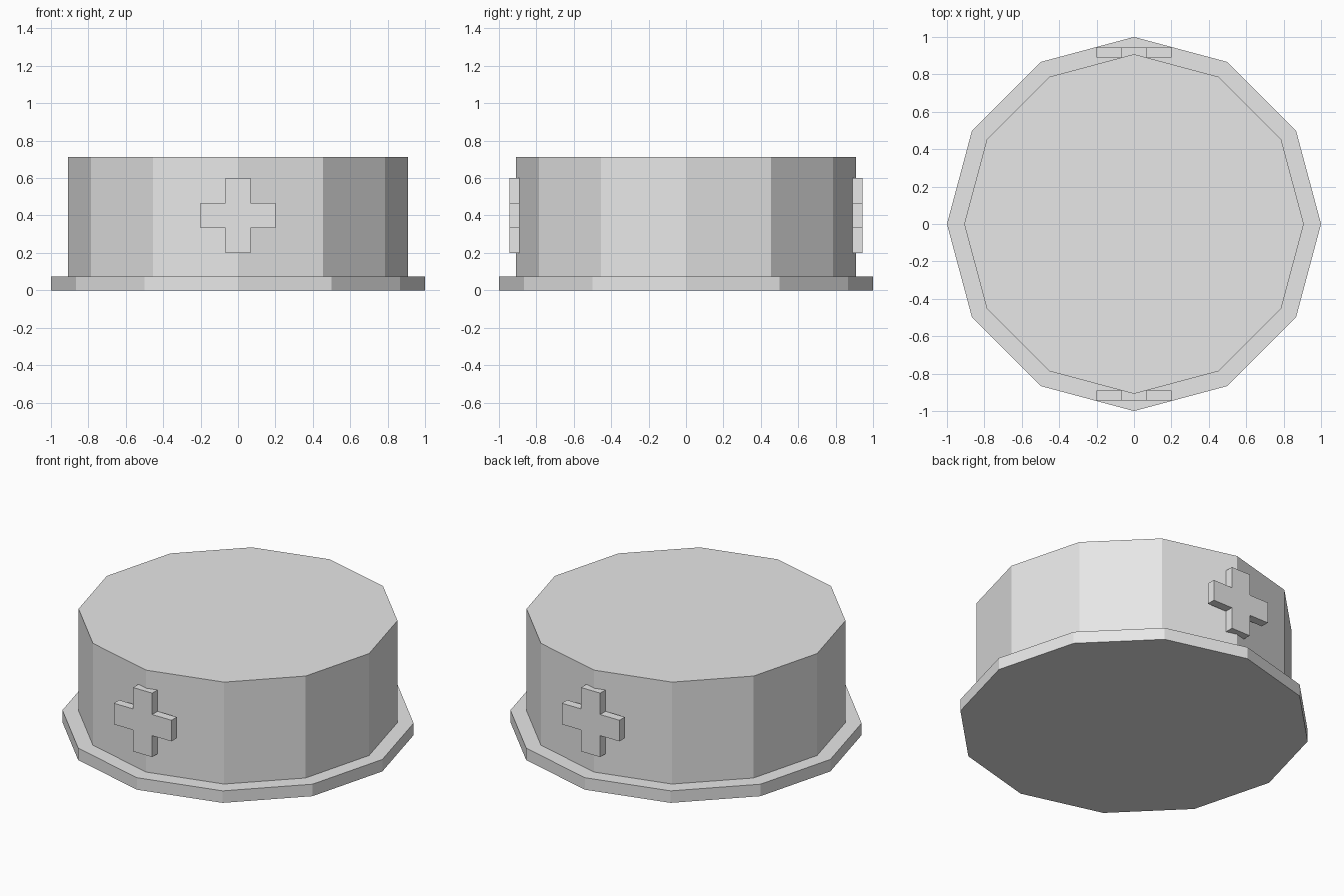
import bpy
import bmesh
from math import cos, sin, pi

SIDES = 12

cube = bpy.data.objects.get("Cube")
if cube:
    bpy.data.objects.remove(cube, do_unlink=True)

# Single plain colour
grey = bpy.data.materials.new("light_grey")
grey.use_nodes = True
colour = (0.8, 0.8, 0.8, 1)
grey.diffuse_color = colour
grey.node_tree.nodes["Principled BSDF"].inputs["Base Color"].default_value = colour


def extrude_outline(name, points, offset):
    """Solid made by sweeping a flat outline along an offset."""
    bm = bmesh.new()
    face = bm.faces.new([bm.verts.new(p) for p in points])
    swept = bmesh.ops.extrude_face_region(bm, geom=[face], use_keep_orig=True)
    verts = [v for v in swept["geom"] if isinstance(v, bmesh.types.BMVert)]
    bmesh.ops.translate(bm, verts=verts, vec=offset)
    bmesh.ops.recalc_face_normals(bm, faces=bm.faces[:])
    mesh = bpy.data.meshes.new(name)
    bm.to_mesh(mesh)
    bm.free()
    mesh.materials.append(grey)
    obj = bpy.data.objects.new(name, mesh)
    bpy.context.collection.objects.link(obj)
    return obj


def prism(name, radius, bottom, top):
    """Upright twelve-sided drum with corners on the axes."""
    angles = [2 * pi * i / SIDES for i in range(SIDES)]
    ring = [(radius * cos(a), radius * sin(a), bottom) for a in angles]
    return extrude_outline(name, ring, (0, 0, top - bottom))


# Flange at the bottom and the drum standing on it
prism("base_flange", 1.0, 0, 0.075)
prism("drum_body", 0.908, 0.075, 0.713)

# Raised plus signs on front and back: one corner outline turned four times
ARM, HALF, CENTRE_Z = 0.2, 0.066, 0.4
corner = [(ARM, -HALF), (ARM, HALF), (HALF, HALF)]
outline = []
for turn in range(4):
    outline += corner
    corner = [(-z, x) for x, z in corner]

for name, side in (("front_cross", -1), ("back_cross", 1)):
    points = [(x, side * 0.89, CENTRE_Z + z) for x, z in outline]
    extrude_outline(name, points, (0, side * 0.053, 0))
